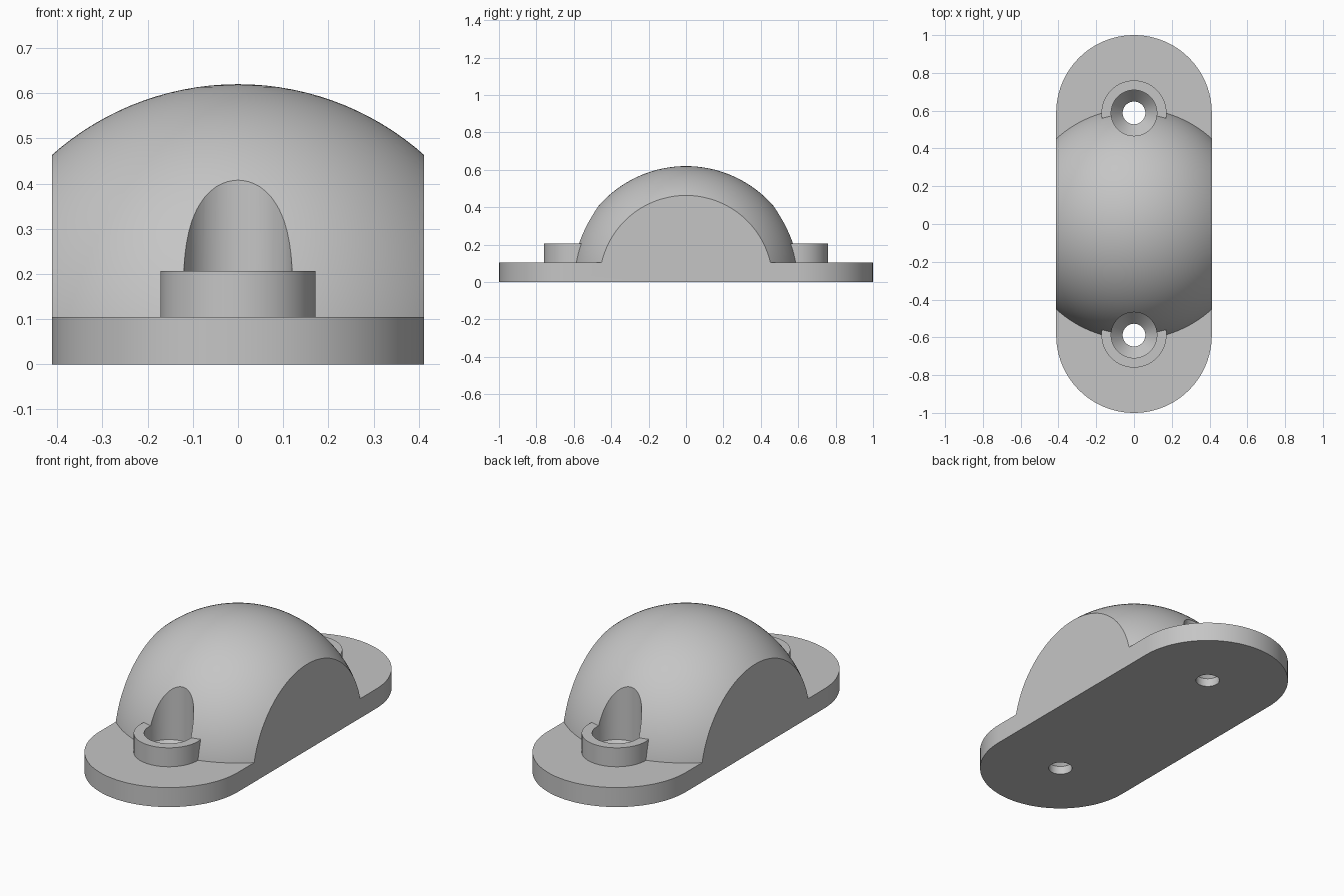
import bpy, bmesh, math

cube = bpy.data.objects.get("Cube")
if cube:
    bpy.data.objects.remove(cube, do_unlink=True)

HALF_W = 0.412          # half width, also the radius of the rounded ends
HOLE_Y = 1 - HALF_W     # screw hole centre
PLATE_Z = 0.105
BOSS_Z = 0.207
DOME_R = 0.62

grey = bpy.data.materials.new("light grey")
grey.use_nodes = True
colour = (0.56, 0.56, 0.56, 1)
grey.diffuse_color = colour
grey.node_tree.nodes["Principled BSDF"].inputs["Base Color"].default_value = colour


def lathe(name, profile, y=0, steps=96):
    """Solid of stacked rings, each given as (radius, height)."""
    bm = bmesh.new()
    rings = []
    for r, z in profile:
        angles = [2 * math.pi * i / steps for i in range(steps)]
        rings.append([bm.verts.new((r * math.cos(a), y + r * math.sin(a), z)) for a in angles])
    for low, high in zip(rings, rings[1:]):
        for i in range(steps):
            j = (i + 1) % steps
            bm.faces.new((low[i], low[j], high[j], high[i]))
    bm.faces.new(rings[0][::-1])
    bm.faces.new(rings[-1])
    return finish(name, bm)


def finish(name, bm):
    bmesh.ops.recalc_face_normals(bm, faces=bm.faces)
    mesh = bpy.data.meshes.new(name)
    bm.to_mesh(mesh)
    bm.free()
    mesh.materials.append(grey)
    obj = bpy.data.objects.new(name, mesh)
    bpy.context.collection.objects.link(obj)
    return obj


def combine(target, tool, operation):
    """Apply a boolean and discard the tool object."""
    mod = target.modifiers.new(operation, "BOOLEAN")
    mod.operation, mod.solver, mod.object = operation, "EXACT", tool
    bpy.context.view_layer.objects.active = target
    bpy.ops.object.modifier_apply(modifier=mod.name)
    bpy.data.objects.remove(tool, do_unlink=True)


# Base plate with rounded ends
bm = bmesh.new()
outline = []
for side, start in ((1, 0), (-1, math.pi)):
    for i in range(49):
        a = start + math.pi * i / 48
        outline.append(bm.verts.new((HALF_W * math.cos(a), side * HOLE_Y + HALF_W * math.sin(a), 0)))
face = bm.faces.new(outline)
top = bmesh.ops.extrude_face_region(bm, geom=[face])["geom"]
bmesh.ops.translate(bm, vec=(0, 0, PLATE_Z), verts=[v for v in top if isinstance(v, bmesh.types.BMVert)])
body = finish("mounting_bracket", bm)

# Dome, sliced flat on both sides
bm = bmesh.new()
bmesh.ops.create_uvsphere(bm, u_segments=128, v_segments=64, radius=DOME_R)
dome = finish("dome", bm)
bm = bmesh.new()
bmesh.ops.create_cube(bm, size=1)
bmesh.ops.scale(bm, vec=(2 * HALF_W, 2, 1), verts=bm.verts)
bmesh.ops.translate(bm, vec=(0, 0, 0.55), verts=bm.verts)
combine(dome, finish("dome_slice", bm), "INTERSECT")
combine(body, dome, "UNION")

# Screw bosses, then countersunk holes with driver clearance through the dome
for y in (HOLE_Y, -HOLE_Y):
    combine(body, lathe("screw_boss", [(0.172, 0.05), (0.172, BOSS_Z)], y), "UNION")
for y in (HOLE_Y, -HOLE_Y):
    hole = [(0.06, -0.1), (0.06, 0.045), (0.121, 0.115), (0.121, 0.8)]
    combine(body, lathe("screw_hole", hole, y), "DIFFERENCE")

# Smooth curves, sharp edges
bpy.ops.object.select_all(action="DESELECT")
body.select_set(True)
bpy.context.view_layer.objects.active = body
bpy.ops.object.shade_smooth_by_angle(angle=math.radians(25))
